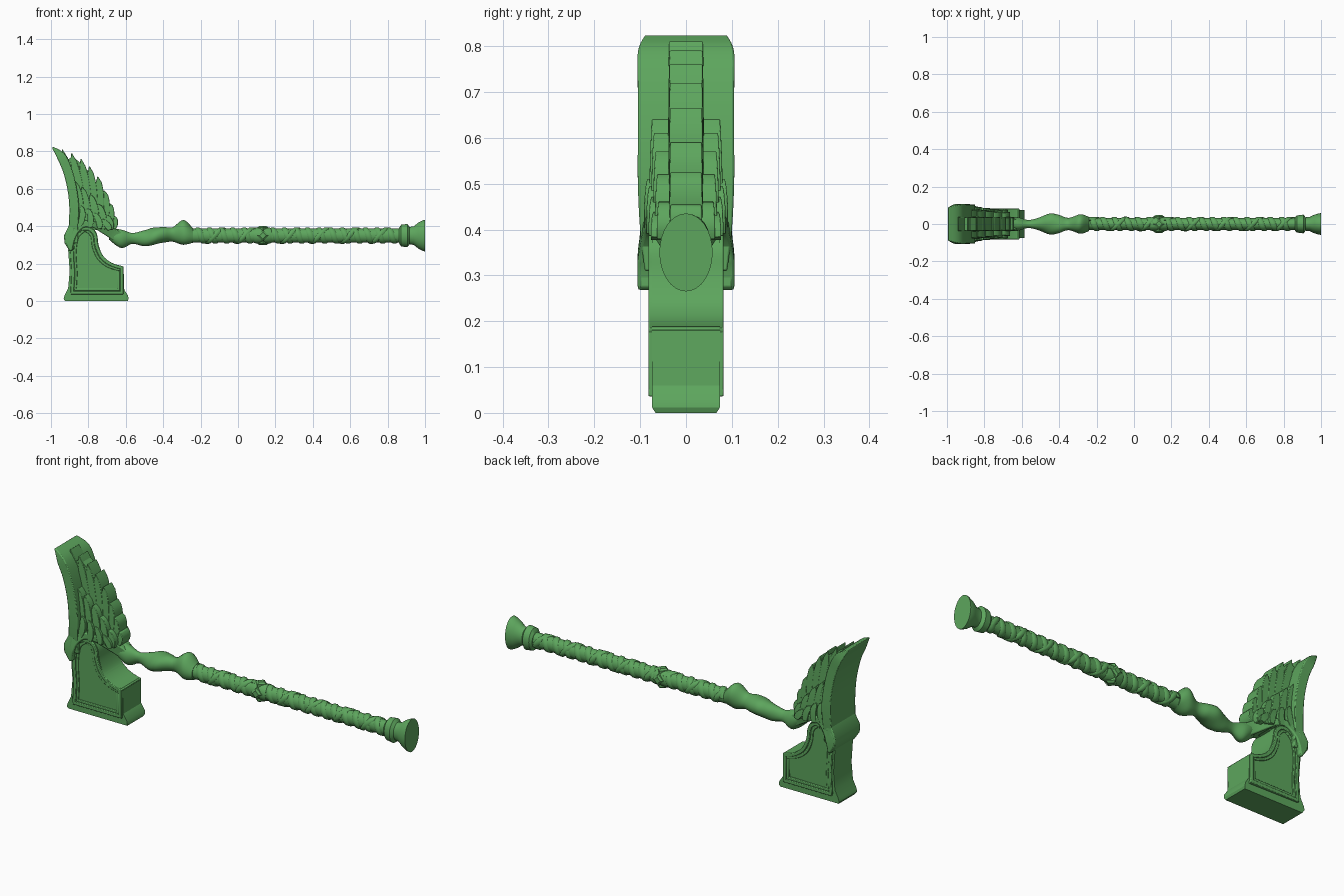
import bpy, bmesh, math
from mathutils import Vector

if "Cube" in bpy.data.objects:
    bpy.data.objects.remove(bpy.data.objects["Cube"])

green = bpy.data.materials.new("soft_green")
green.use_nodes = True
COLOUR = (0.11, 0.38, 0.11, 1)
green.diffuse_color = COLOUR
green.node_tree.nodes["Principled BSDF"].inputs["Base Color"].default_value = COLOUR


def finish(name, bm, angle=35, bevel=0):
    bmesh.ops.recalc_face_normals(bm, faces=bm.faces)
    mesh = bpy.data.meshes.new(name)
    bm.to_mesh(mesh)
    bm.free()
    mesh.materials.append(green)
    ob = bpy.data.objects.new(name, mesh)
    bpy.context.collection.objects.link(ob)
    bpy.ops.object.select_all(action="DESELECT")
    ob.select_set(True)
    bpy.context.view_layer.objects.active = ob
    bpy.ops.object.shade_smooth_by_angle(angle=math.radians(angle))
    if bevel:
        mod = ob.modifiers.new("soft_edges", "BEVEL")
        mod.width, mod.segments = bevel, 2
        mod.limit_method = "ANGLE"
        mod.angle_limit = math.radians(40)


def smooth_path(points, steps=5):
    """Catmull-Rom through points of any dimension."""
    pts = [points[0]] + list(points) + [points[-1]]
    out = []
    for a, b, c, d in zip(pts, pts[1:], pts[2:], pts[3:]):
        for i in range(steps):
            t = i / steps
            out.append([(2 * q + (r - p) * t + (2 * p - 5 * q + 4 * r - s) * t * t
                         + (3 * q - p - 3 * r + s) * t ** 3) / 2
                        for p, q, r, s in zip(a, b, c, d)])
    return out + [list(points[-1])]


def bridge(bm, rings):
    n = len(rings[0])
    for lo, hi in zip(rings, rings[1:]):
        for i in range(n):
            j = (i + 1) % n
            bm.faces.new((lo[i], lo[j], hi[j], hi[i]))
    bm.faces.new(rings[0])
    bm.faces.new(rings[-1])


def strip(name, samples, bevel=0.0):
    """Slab following (x, z, width, half depth) samples in the xz plane."""
    bm = bmesh.new()
    rings = []
    for i, (x, z, w, h) in enumerate(samples):
        a, b = samples[max(i - 1, 0)], samples[min(i + 1, len(samples) - 1)]
        t = Vector((b[0] - a[0], b[1] - a[1])).normalized() * (w / 2)
        rings.append([bm.verts.new((x - t.y * s, y * h, z + t.x * s))
                      for s, y in ((1, 1), (1, -1), (-1, -1), (-1, 1))])
    bridge(bm, rings)
    finish(name, bm, bevel=bevel)


def turned(name, stations, sides=24, lobe=0.0, angle=35):
    """Elliptical loft along x through (x, centre z, z radius, y radius)."""
    bm = bmesh.new()
    rings = []
    for x, zc, rz, ry in stations:
        ring = []
        for k in range(sides):
            a = 2 * math.pi * k / sides
            f = 1 + lobe * math.cos(2 * a + x * 30)
            ring.append(bm.verts.new((x, ry * f * math.cos(a), zc + rz * f * math.sin(a))))
        rings.append(ring)
    bridge(bm, rings)
    finish(name, bm, angle)


# Hammer block, narrowed at the striking edge
throat = smooth_path([(-.62, .188), (-.67, .2), (-.72, .24), (-.745, .3), (-.755, .36),
                      (-.79, .4), (-.85, .4), (-.9, .36)], 4)
outline = [(-.925, 0), (-.59, 0), (-.585, .012), (-.588, .03), (-.608, .06), (-.612, .18)] + throat
outline += [(-.908, .27), (-.9, .16), (-.908, .07), (-.928, .03), (-.932, .012)]
bm = bmesh.new()
rings = [[bm.verts.new((x, y * (.9 if z < .005 else 1), z)) for x, z in outline] for y in (-.074, .074)]
bridge(bm, rings)
finish("hammer_block", bm, 30)

# Raised frame rails around the panel, with a finer inner rail
for name, gap, width, half in (("outer_rail", 0, .018, .082), ("inner_rail", .016, .014, .078)):
    low, right, left = .045 + gap, -.622 - gap, -.885 + gap
    strip(name + "_bottom", [(left - width / 2, low, width, half), (right + width / 2, low, width, half)], .003)
    strip(name + "_right", [(right, low, width, half), (right, .178 - gap, width, half)], .003)
    strip(name + "_throat", smooth_path([(x - gap, z - gap * .6, width, half) for x, z in (
        (-.614, .176), (-.68, .197), (-.73, .238), (-.757, .3), (-.765, .355),
        (-.795, .385), (-.84, .385))], 4), .003)
    strip(name + "_left", smooth_path([(x + gap, z - gap * .6, width, half) for x, z in (
        (-.84, .385), (-.875, .35), (-.888, .26), (-.882, .16), (-.887, .045 + gap * 1.6))], 4), .003)

# Broad swept spine of the wing
strip("wing_spine", smooth_path([
    (-.882, .31, .05, .09), (-.88, .4, .05, .1), (-.876, .5, .052, .105),
    (-.887, .6, .05, .105), (-.912, .7, .05, .105), (-.947, .775, .046, .105),
    (-.992, .822, .008, .09)]), .01)

# Arched collar joining the handle to the head
strip("arched_collar", smooth_path([
    (-.6, .31, .05, .022), (-.66, .355, .06, .035), (-.72, .385, .045, .06),
    (-.77, .408, .034, .08), (-.83, .41, .036, .09), (-.875, .375, .045, .1),
    (-.9, .33, .055, .106), (-.892, .268, .012, .105)]), .006)

# Spur at the back of the collar
strip("back_spur", [(-.885, .41, .03, .098), (-.908, .345, .046, .105),
                    (-.905, .315, .046, .105), (-.89, .27, .02, .1)], .005)


def feather(name, root, tip, width, half):
    """Curved blade that rises from its root and sweeps back to its tip."""
    bend = (root[0] * .35 + tip[0] * .65 + .025, root[1] * .45 + tip[1] * .55)
    samples = []
    for i in range(9):
        t = i / 8
        x, z = (root[k] * (1 - t) ** 2 + 2 * bend[k] * t * (1 - t) + tip[k] * t * t for k in (0, 1))
        w = width * min(1, .7 + t) * math.sqrt(max(1 - t ** 4, .008))
        samples.append((x, z, w, half * (1 - .08 * t ** 3)))
    strip(name, samples, .003)


# Three overlapping rows of feathers, longest and thinnest first
rows = {
    "long_feather": ([(-.94, .81), (-.89, .79), (-.84, .76), (-.795, .72), (-.75, .665),
                      (-.715, .59), (-.69, .525), (-.672, .455)], .05, .04),
    "middle_feather": ([(-.87, .64), (-.835, .61), (-.79, .57), (-.75, .52), (-.715, .46)], .046, .08),
    "short_feather": ([(-.84, .51), (-.805, .495), (-.77, .47), (-.735, .435)], .034, .092),
}
for name, (tips, width, half) in rows.items():
    for i, tip in enumerate(tips):
        u = i / (len(tips) - 1)
        root = (-.85 + .165 * u, .4 - .02 * u)
        feather(f"{name}_{i + 1}", root, tip, width, half - .0006 * i - .014 * u * (half > .05))

# Solid core behind the long feathers
strip("wing_core", smooth_path([(-.76, .38, .17, .034), (-.78, .47, .17, .034), (-.81, .57, .15, .034),
                                (-.85, .67, .11, .034), (-.905, .76, .05, .034)]))

# Carved twisting neck
turned("twisted_neck", smooth_path([
    (-.69, .36, .03, .03), (-.625, .333, .054, .034), (-.565, .335, .028, .022),
    (-.5, .336, .04, .04), (-.45, .347, .048, .053), (-.4, .354, .045, .045),
    (-.35, .356, .037, .034), (-.29, .367, .062, .055), (-.24, .35, .04, .035)], 6), lobe=.09)

# Grip core and flared pommel
AXIS = .35
turned("grip_core", [(x, AXIS, .037, .031) for x in (-.26, .88)])
turned("pommel", [(x, AXIS, rz, ry) for x, rz, ry in (
    (.86, .04, .035), (.872, .058, .046), (.905, .062, .05), (.918, .046, .036),
    (.94, .05, .038), (.965, .07, .05), (.99, .083, .057), (1, .085, .058))], 32)


def wrap(name, start, end, pitch, phase, radius):
    """Flat cord wound around the grip."""
    bm = bmesh.new()
    rings = []
    count = int(abs((end - start) / pitch) * 20)
    for i in range(count + 1):
        x = start + (end - start) * i / count
        a = phase + 2 * math.pi * (x - start) / pitch
        out = Vector((0, math.cos(a) * .88, math.sin(a)))
        ring = []
        for k in range(6):
            b = math.pi * k / 3
            p = out * (radius + .007 * math.sin(b))
            ring.append(bm.verts.new((x + .016 * math.cos(b), p.y, AXIS + p.z)))
        rings.append(ring)
    bridge(bm, rings)
    finish(name, bm, 50)


# Criss-crossed cords on both halves of the grip
for half, (start, end) in {"upper": (-.23, .1), "lower": (.17, .85)}.items():
    wrap(half + "_cord", start, end, .062, 0, .037)
    wrap(half + "_cross_cord", start, end, -.16, 1, .038)

# Middle ring with diamond studs
turned("middle_ring", [(x, AXIS, r, r * .88) for x, r in
                       ((.085, .038), (.095, .042), (.17, .042), (.18, .038))])
for name, axis, reach in (("side_stud", "y", .047), ("top_stud", "z", .051)):
    bm = bmesh.new()
    rings = []
    for d, r in ((-reach, .018), (-reach + .008, .031), (reach - .008, .031), (reach, .018)):
        ring = []
        for k in range(4):
            u, v = r * math.cos(k * math.pi / 2), r * math.sin(k * math.pi / 2)
            co = (.133 + u, d, AXIS + v) if axis == "y" else (.133 + u, v, AXIS + d)
            ring.append(bm.verts.new(co))
        rings.append(ring)
    bridge(bm, rings)
    finish(name, bm, 20)
